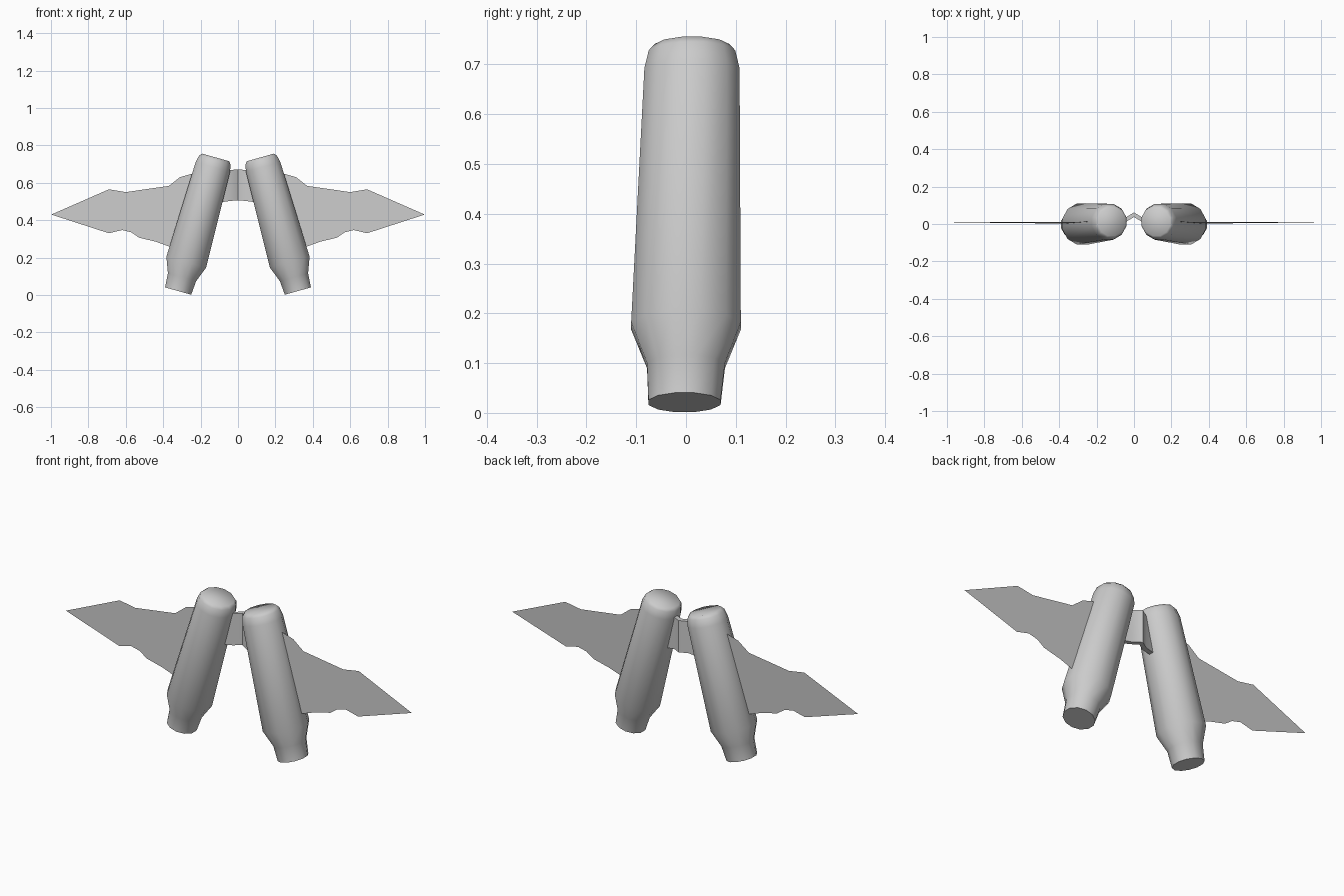
import bpy, bmesh, math
from mathutils import Vector

cube = bpy.data.objects.get("Cube")
if cube:
    bpy.data.objects.remove(cube, do_unlink=True)

grey = bpy.data.materials.new("plain_grey")
grey.use_nodes = True
grey.diffuse_color = (0.6, 0.6, 0.6, 1)
grey.node_tree.nodes["Principled BSDF"].inputs["Base Color"].default_value = (0.6, 0.6, 0.6, 1)


def finish(bm, name, angle):
    bmesh.ops.recalc_face_normals(bm, faces=bm.faces)
    mesh = bpy.data.meshes.new(name)
    bm.to_mesh(mesh)
    bm.free()
    obj = bpy.data.objects.new(name, mesh)
    bpy.context.collection.objects.link(obj)
    mesh.materials.append(grey)
    bpy.ops.object.select_all(action='DESELECT')
    obj.select_set(True)
    bpy.context.view_layer.objects.active = obj
    bpy.ops.object.shade_smooth_by_angle(angle=math.radians(angle))


# Tilted thruster tube: (distance along axis, radius, depth offset)
TUBE = [(0, .075, -.003), (.077, .081, 0), (.16, .114, 0),
        (.69, .099, .012), (.728, .09, .012), (.742, .078, .012)]
SIDES = 12


def thruster(side, name):
    bm = bmesh.new()
    base = Vector((.32, 0, .021))
    axis = Vector((-.2, 0, .715)).normalized()
    across = Vector((axis.z, 0, -axis.x))
    rings = []
    for t, r, y in TUBE:
        ring = []
        for i in range(SIDES):
            a = math.tau * (i + .5) / SIDES
            p = base + axis * t + across * (r * math.cos(a))
            ring.append(bm.verts.new((side * p.x, y + r * math.sin(a), p.z)))
        rings.append(ring)
    for a, b in zip(rings, rings[1:]):
        for i in range(SIDES):
            j = (i + 1) % SIDES
            bm.faces.new((a[i], a[j], b[j], b[i]))
    bm.faces.new(rings[0])
    bm.faces.new(rings[-1])
    finish(bm, name, 70)


# Wing outline, root to tip and back, as (x, z)
WING = [(.24, .65), (.31, .63), (.37, .583), (.6, .55), (.69, .565),
        (.998, .43), (.69, .33), (.62, .347), (.57, .335), (.53, .307),
        (.49, .297), (.44, .285), (.37, .26), (.3, .25)]


def wing(side, name):
    bm = bmesh.new()
    face = bm.faces.new([bm.verts.new((side * x, 0, z)) for x, z in WING])
    rim = set(bm.verts)
    bmesh.ops.inset_region(bm, faces=[face], thickness=.018, use_even_offset=True)
    # Raise the inset panel, then mirror it for a ridged edge
    for v in bm.verts:
        if v not in rim:
            v.co.y = -.018
    copy = bmesh.ops.duplicate(bm, geom=bm.verts[:] + bm.edges[:] + bm.faces[:])
    for v in copy["geom"]:
        if isinstance(v, bmesh.types.BMVert):
            v.co.y *= -1
    bmesh.ops.remove_doubles(bm, verts=bm.verts, dist=.0005)
    # Slight lean of the whole wing
    for v in bm.verts:
        v.co.y += .012 + (v.co.z - .64) * .024
    finish(bm, name, 60)


for side, label in ((1, "left"), (-1, "right")):
    thruster(side, label + "_thruster")
    wing(side, label + "_wing")

# Bent bridge plate between the tubes: (x, outer depth, bottom, top)
BRIDGE = [(-.13, .03, .49, .655), (-.04, .038, .503, .668), (0, .062, .506, .672),
          (.04, .038, .503, .668), (.13, .03, .49, .655)]
bm = bmesh.new()
loops = [[bm.verts.new(c) for c in ((x, y, lo), (x, y, hi), (x, y - .025, hi), (x, y - .025, lo))]
         for x, y, lo, hi in BRIDGE]
for a, b in zip(loops, loops[1:]):
    for i in range(4):
        j = (i + 1) % 4
        bm.faces.new((a[i], a[j], b[j], b[i]))
bm.faces.new(loops[0])
bm.faces.new(loops[-1])
finish(bm, "bridge_plate", 35)
